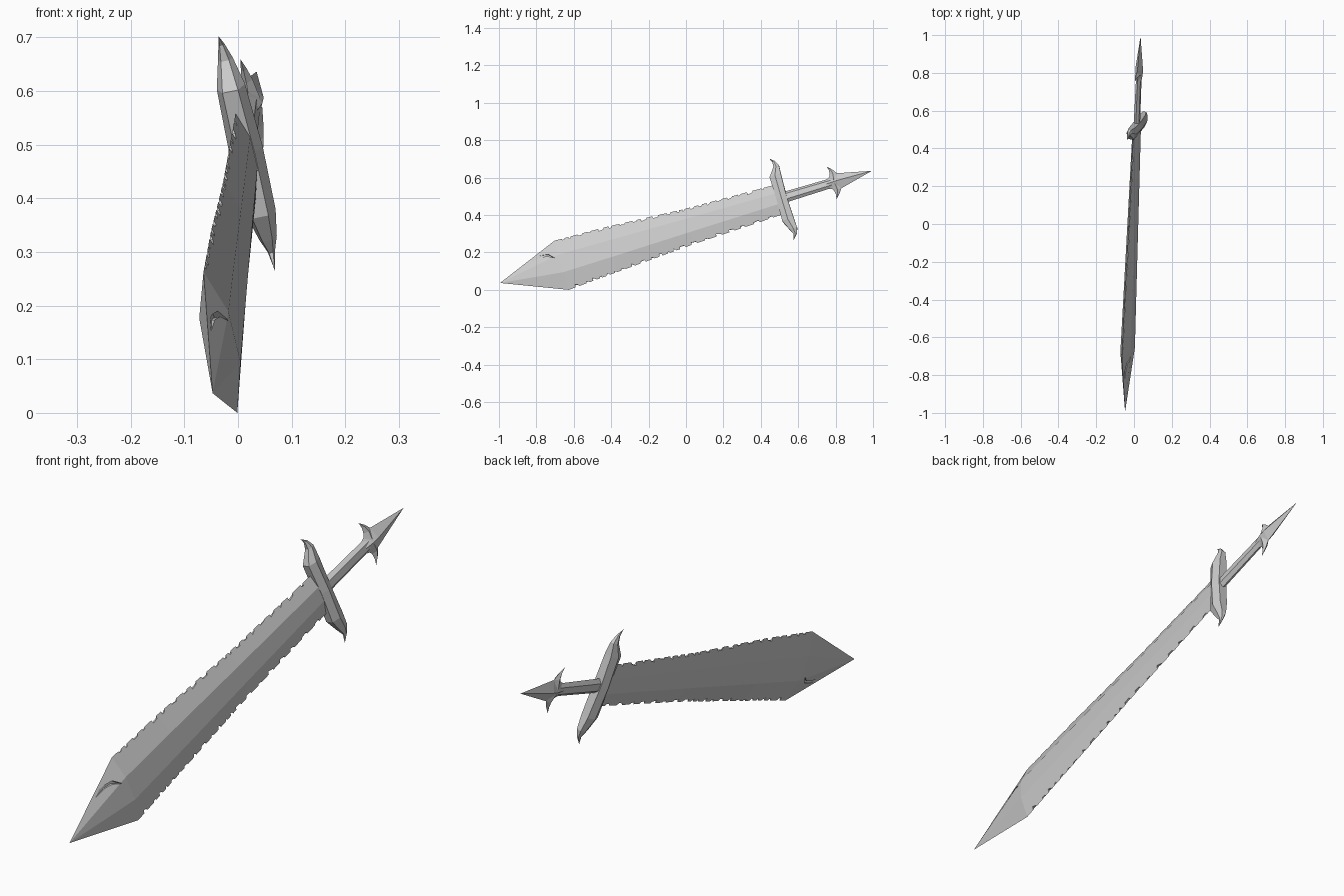
import bpy, bmesh, random
from mathutils import Vector, Matrix

if "Cube" in bpy.data.objects:
    bpy.data.objects.remove(bpy.data.objects["Cube"])

random.seed(4)

# Sword frame: u = point to pommel, v = across the width, w = thickness
TIP = Vector((-0.045, -1.0, 0.035))
U = Vector((0.082, 1.99, 0.60)).normalized()
V = Vector((-0.225, -0.289, 0.931))
V = (V - U * V.dot(U)).normalized()
W = U.cross(V)


def world(p):
    return TIP + U * p[0] + V * p[1] + W * p[2]


def make(name, bm):
    bmesh.ops.remove_doubles(bm, verts=bm.verts, dist=1e-5)
    bmesh.ops.recalc_face_normals(bm, faces=bm.faces)
    me = bpy.data.meshes.new(name)
    bm.to_mesh(me)
    bm.free()
    ob = bpy.data.objects.new(name, me)
    bpy.context.collection.objects.link(ob)
    return ob


def add_loft(bm, rings):
    """Skin matching rings of local points; a ring may collapse to a point."""
    made = []
    for r in rings:
        if len(set(r)) == 1:
            made.append([bm.verts.new(world(r[0]))])
        else:
            made.append([bm.verts.new(world(p)) for p in r])
    n = max(len(r) for r in made)
    for a, b in zip(made, made[1:]):
        for i in range(n):
            j = (i + 1) % n
            q = [a[i % len(a)], a[j % len(a)], b[j % len(b)], b[i % len(b)]]
            bm.faces.new(list(dict.fromkeys(q)))
    for r in (made[0], made[-1]):
        if len(r) > 2:
            bm.faces.new(r)


def add_prism(bm, outline, w0, w1):
    add_loft(bm, [[(s, v, w) for s, v in outline] for w in (w0, w1)])


# Blade: six-sided section, widest near the point
STATIONS = [(0.343, 0.136, 0.145, 0.050, 0.028),
            (0.62, 0.127, 0.128, 0.046, 0.025),
            (1.05, 0.097, 0.103, 0.038, 0.021),
            (1.57, 0.080, 0.087, 0.030, 0.016)]
rings = [[(0, 0, 0)] * 6]
for s, top, bot, r, w in STATIONS:
    rings.append([(s, top, 0), (s, r, w), (s, -r, w),
                  (s, -bot, 0), (s, -r, -w), (s, r, -w)])
bm = bmesh.new()
add_loft(bm, rings)
blade = make("blade", bm)


def edge(s, k):
    for a, b in zip(STATIONS, STATIONS[1:]):
        if s <= b[0]:
            f = (s - a[0]) / (b[0] - a[0])
            return a[k] + f * (b[k] - a[k])
    return STATIONS[-1][k]


# Ragged notches along both edges
bm = bmesh.new()
for side, k in ((1, 1), (-1, 2)):
    s = 0.38
    while s < 1.49:
        n = random.uniform(0.018, 0.05)
        d0, d1 = random.uniform(0.006, 0.015), random.uniform(0.003, 0.010)
        e0, e1 = edge(s, k), edge(s + n, k)
        add_prism(bm, [(s, side * (e0 + 0.02)), (s + 0.003, side * (e0 - d0)),
                       (s + 0.6 * n, side * (e1 - d1)),
                       (s + n, side * (e1 + 0.02))], -0.05, 0.05)
        s += n + random.uniform(0.008, 0.035)

# Crack near the point, on each face
crack = [(0.14, 0.074), (0.25, 0.078), (0.29, 0.071), (0.32, 0.038),
         (0.285, 0.061), (0.247, 0.068), (0.14, 0.060)]
add_prism(bm, crack, 0.004, 0.05)
add_prism(bm, [(s, -v) for s, v in crack], -0.05, -0.004)
cutter = make("notch_cutter", bm)
cutter.hide_render = True
cutter.hide_viewport = True
mod = blade.modifiers.new("notches", 'BOOLEAN')
mod.operation = 'DIFFERENCE'
mod.solver = 'EXACT'
mod.object = cutter

# Crossguard: bevelled bar ending in curled horns (v, s0, s1, half thickness)
guard = [(0.228, 1.568, 1.568, 0), (0.205, 1.580, 1.594, 0.006),
         (0.175, 1.578, 1.609, 0.014), (0.125, 1.543, 1.606, 0.027),
         (0.0, 1.546, 1.602, 0.032), (-0.125, 1.543, 1.606, 0.028),
         (-0.180, 1.568, 1.609, 0.017), (-0.208, 1.582, 1.600, 0.007),
         (-0.240, 1.572, 1.572, 0)]
rings = []
for v, a, b, w in guard:
    m = (a + b) / 2
    rings.append([(a, v, w * 0.55), (m, v, w), (b, v, w * 0.55),
                  (b, v, -w * 0.55), (m, v, -w), (a, v, -w * 0.55)])
bm = bmesh.new()
add_loft(bm, rings)
make("crossguard", bm)

# Grip: slim six-sided bar
bm = bmesh.new()
add_loft(bm, [[(s, h, 0), (s, h * 0.5, w), (s, -h * 0.5, w),
               (s, -h, 0), (s, -h * 0.5, -w), (s, h * 0.5, -w)]
              for s, h, w in ((1.58, 0.030, 0.014), (1.86, 0.026, 0.012))])
make("grip", bm)

# Pommel: diamond spike with two barbs
bm = bmesh.new()
add_loft(bm, [[(s, h, 0), (s, 0, w), (s, -h, 0), (s, 0, -w)] if h else [(s, 0, 0)] * 4
              for s, h, w in ((1.825, 0.024, 0.013), (1.862, 0.040, 0.020),
                              (1.895, 0.043, 0.021), (2.078, 0, 0))])
make("pommel_spike", bm)
for side, label in ((1, "upper"), (-1, "lower")):
    bm = bmesh.new()
    add_loft(bm, [[(a, side * v, 0), ((a + b) / 2, side * v, w),
                   (b, side * v, 0), ((a + b) / 2, side * v, -w)]
                  for v, a, b, w in ((0.010, 1.832, 1.905, 0.017),
                                     (0.045, 1.855, 1.893, 0.011),
                                     (0.068, 1.858, 1.878, 0.006),
                                     (0.094, 1.853, 1.853, 0))])
    make(label + "_barb", bm)

# Centre the model and stand it on the ground
obs = list(bpy.context.collection.objects)
pts = [v.co for o in obs if not o.hide_render for v in o.data.vertices]
lo = [min(p[i] for p in pts) for i in range(3)]
hi = [max(p[i] for p in pts) for i in range(3)]
shift = Matrix.Translation((-(lo[0] + hi[0]) / 2, -(lo[1] + hi[1]) / 2, -lo[2]))
for o in obs:
    o.data.transform(shift)
